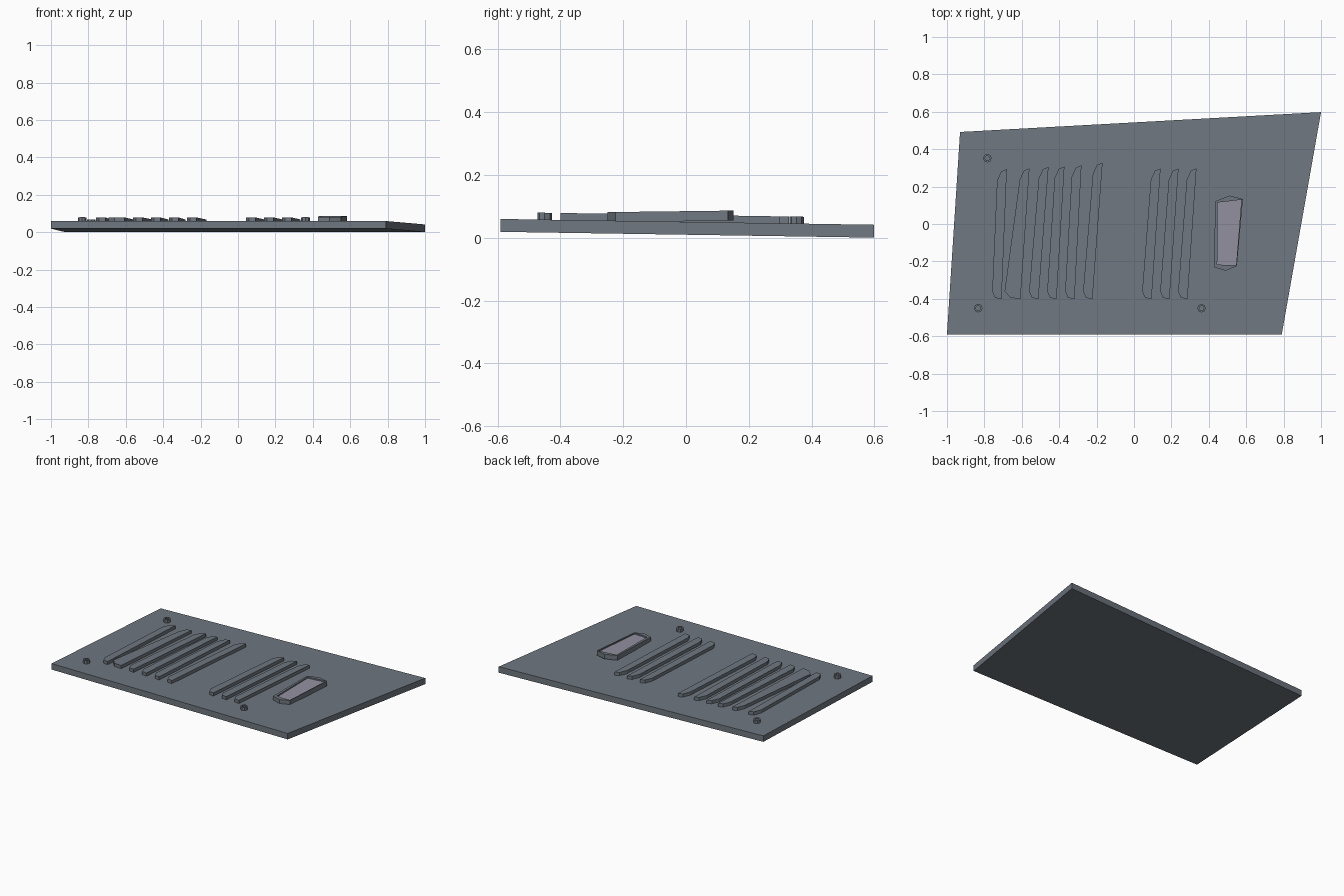
import bpy, bmesh, math

if "Cube" in bpy.data.objects:
    bpy.data.objects.remove(bpy.data.objects["Cube"])


def surface(y):
    """Height of the gently sloping panel top."""
    return 0.060 - (y + 0.59) * 0.0155


def material(name, color):
    m = bpy.data.materials.new(name)
    m.diffuse_color = (*color, 1)
    m.use_nodes = True
    m.node_tree.nodes["Principled BSDF"].inputs["Base Color"].default_value = m.diffuse_color
    return m


slate = material("slate", (0.16, 0.185, 0.215))
pale = material("pale_violet", (0.29, 0.28, 0.35))


def finish(name, bm, mat):
    bmesh.ops.recalc_face_normals(bm, faces=bm.faces)
    mesh = bpy.data.meshes.new(name)
    bm.to_mesh(mesh)
    bm.free()
    mesh.materials.append(mat)
    obj = bpy.data.objects.new(name, mesh)
    bpy.context.collection.objects.link(obj)
    return obj


def prism(name, outline, low, high, mat=slate, lift=0.0):
    """Extrude an outline between two offsets from the panel surface."""
    bm = bmesh.new()
    y0 = min(y for x, y in outline)
    rings = [[bm.verts.new((x, y, surface(y) + h + lift * (y - y0))) for x, y in outline]
             for h in (low, high)]
    bm.faces.new(rings[0])
    bm.faces.new(rings[1])
    n = len(outline)
    for i in range(n):
        j = (i + 1) % n
        bm.faces.new((rings[0][i], rings[0][j], rings[1][j], rings[1][i]))
    return finish(name, bm, mat)


def rim(name, outer, inner, low, floor, high, lift):
    """Raised frame with an open recess; both outlines have equal counts."""
    bm = bmesh.new()
    y0 = min(y for x, y in outer)
    rings = [[bm.verts.new((x, y, surface(y) + h + lift * (y - y0))) for x, y in pts]
             for pts, h in ((outer, low), (outer, high), (inner, high), (inner, floor))]
    n = len(outer)
    for a, b in zip(rings, rings[1:]):
        for i in range(n):
            j = (i + 1) % n
            bm.faces.new((a[i], a[j], b[j], b[i]))
    bm.faces.new(rings[0])
    bm.faces.new(rings[-1])
    return finish(name, bm, slate)


# Tapered base panel
prism("panel", [(-1, -0.59), (0.79, -0.59), (1, 0.598), (-0.93, 0.492)], -0.041, 0)

# Vent slats: front-right x, back-right x, back y, skew of the front-left corner
slats = [(-0.708, -0.68, 0.293, 0), (-0.607, -0.559, 0.297, -0.035),
         (-0.511, -0.457, 0.305, 0), (-0.414, -0.372, 0.307, 0),
         (-0.318, -0.281, 0.313, 0), (-0.222, -0.168, 0.328, 0),
         (0.094, 0.142, 0.297, 0), (0.19, 0.238, 0.297, 0), (0.286, 0.334, 0.297, 0)]
for k, (xf, xb, yb, skew) in enumerate(slats):
    prism(f"vent_slat_{k + 1}",
          [(xf - 0.05 + skew, -0.36), (xf - 0.035 + skew * 0.5, -0.395), (xf, -0.40),
           (xb, yb), (xb - 0.03, yb - 0.012), (xb - 0.052, yb - 0.06)], -0.005, 0.022)

# Latch frame and its inset plate
outer = [(0.435, 0.122), (0.512, 0.152), (0.582, 0.133), (0.55, -0.225), (0.49, -0.25), (0.427, -0.23)]
inner = [(0.447, 0.115), (0.51, 0.122), (0.574, 0.13), (0.546, -0.22), (0.495, -0.22), (0.445, -0.216)]
rim("latch_frame", outer, inner, -0.005, 0.017, 0.027, 0.028)
prism("latch_plate", inner, 0.012, 0.019, pale, 0.028)

# Screws: octagonal collar with a smaller recessed head
for k, (x, y) in enumerate([(-0.833, -0.45), (0.361, -0.45), (-0.784, 0.352)]):
    def ring(r):
        return [(x + r * math.cos(math.tau * i / 8), y + r * math.sin(math.tau * i / 8)) for i in range(8)]
    rim(f"screw_collar_{k + 1}", ring(0.023), ring(0.013), -0.005, 0.012, 0.022, 0)
    prism(f"screw_head_{k + 1}", ring(0.009), 0.01, 0.018)
